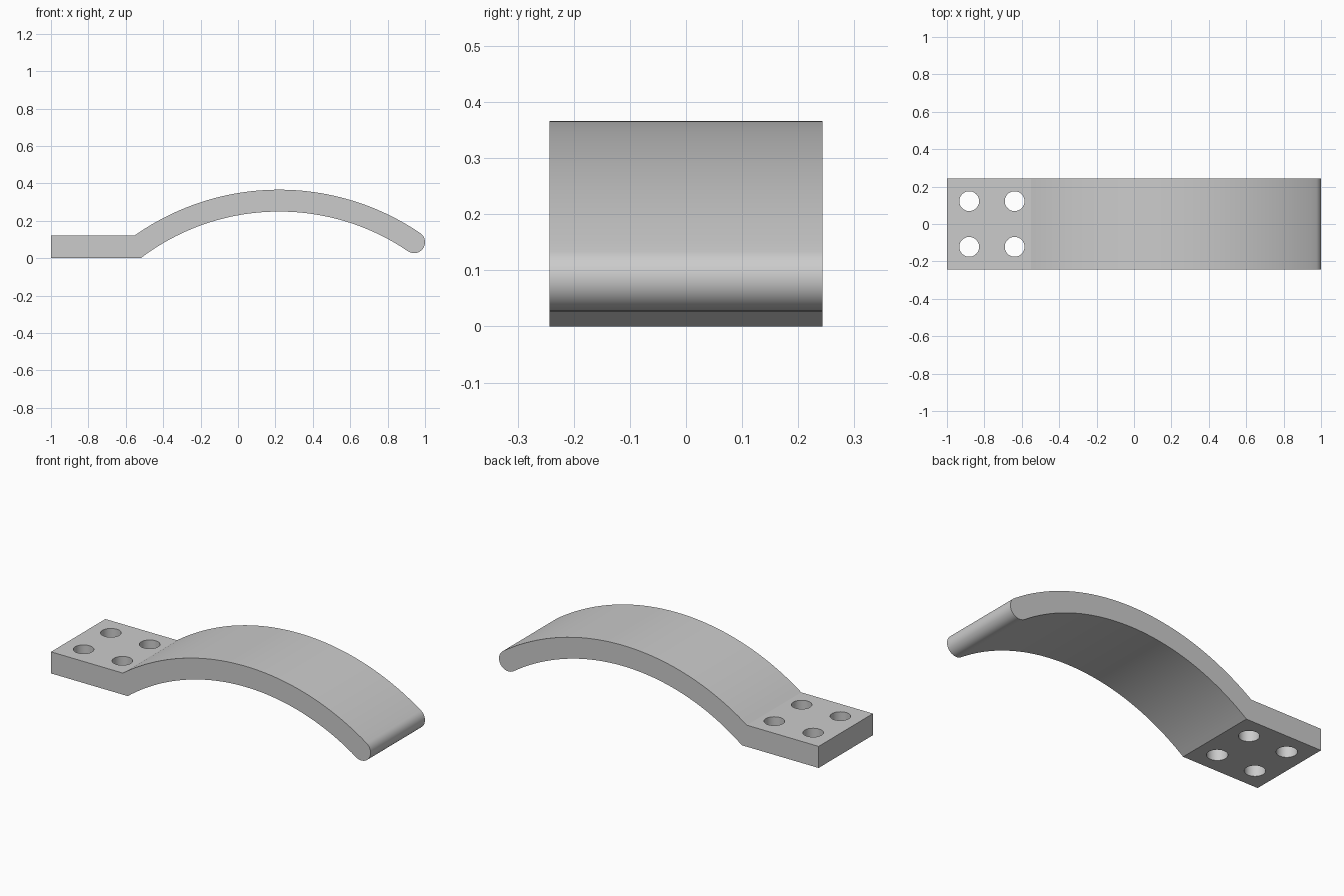
import bpy, bmesh
from math import sin, cos, asin, sqrt, pi

if "Cube" in bpy.data.objects:
    bpy.data.objects.remove(bpy.data.objects["Cube"], do_unlink=True)

HALF_WIDTH = 0.243
PLATE = 0.122                      # plate thickness
CX, CZ = 0.22, -0.975              # centre of the arch
R_OUT, R_IN = 1.341, 1.224
R_MID, R_TIP = (R_OUT + R_IN) / 2, (R_OUT - R_IN) / 2

grey = bpy.data.materials.new("plain grey")
grey.use_nodes = True
colour = (0.6, 0.6, 0.6, 1)
grey.diffuse_color = colour
grey.node_tree.nodes["Principled BSDF"].inputs["Base Color"].default_value = colour


def arc(cx, cz, radius, start, end, steps):
    """Points on an arc, angles measured clockwise from straight up."""
    angles = [start + (end - start) * i / steps for i in range(steps + 1)]
    return [(cx + radius * sin(a), cz + radius * cos(a)) for a in angles]


def make_object(name, bm):
    bmesh.ops.recalc_face_normals(bm, faces=bm.faces)
    mesh = bpy.data.meshes.new(name)
    bm.to_mesh(mesh)
    bm.free()
    mesh.materials.append(grey)
    obj = bpy.data.objects.new(name, mesh)
    bpy.context.collection.objects.link(obj)
    return obj


# Side profile: flat plate, arched arm, rounded tip
tip = asin((1 - R_TIP - CX) / R_MID)
tip_x, tip_z = CX + R_MID * sin(tip), CZ + R_MID * cos(tip)
outer_start = -asin(sqrt(R_OUT**2 - (PLATE - CZ)**2) / R_OUT)
inner_start = -asin(sqrt(R_IN**2 - CZ**2) / R_IN)
profile = [(-1, 0), (-1, PLATE)]
profile += arc(CX, CZ, R_OUT, outer_start, tip, 48)
profile += arc(tip_x, tip_z, R_TIP, tip, tip + pi, 20)[1:-1]
profile += arc(CX, CZ, R_IN, tip, inner_start, 48)

bm = bmesh.new()
side = bm.faces.new([bm.verts.new((x, -HALF_WIDTH, z)) for x, z in profile])
extruded = bmesh.ops.extrude_face_region(bm, geom=[side], use_keep_orig=True)
moved = [v for v in extruded["geom"] if isinstance(v, bmesh.types.BMVert)]
bmesh.ops.translate(bm, verts=moved, vec=(0, 2 * HALF_WIDTH, 0))
bracket = make_object("curved_bracket", bm)

# Four bolt holes through the plate
bm = bmesh.new()
for x in (-0.881, -0.638):
    for y in (-0.122, 0.122):
        hole = bmesh.ops.create_cone(bm, cap_ends=True, segments=40,
                                     radius1=0.053, radius2=0.053, depth=0.5)
        bmesh.ops.translate(bm, verts=hole["verts"], vec=(x, y, PLATE / 2))
cutter = make_object("hole_cutter", bm)
cutter.hide_render = True

cut = bracket.modifiers.new("bolt_holes", "BOOLEAN")
cut.operation = "DIFFERENCE"
cut.solver = "EXACT"
cut.object = cutter

bpy.ops.object.select_all(action="DESELECT")
bracket.select_set(True)
bpy.context.view_layer.objects.active = bracket
bpy.ops.object.modifier_apply(modifier=cut.name)
bpy.data.objects.remove(cutter, do_unlink=True)
bpy.ops.object.shade_smooth_by_angle(angle=pi / 6)
